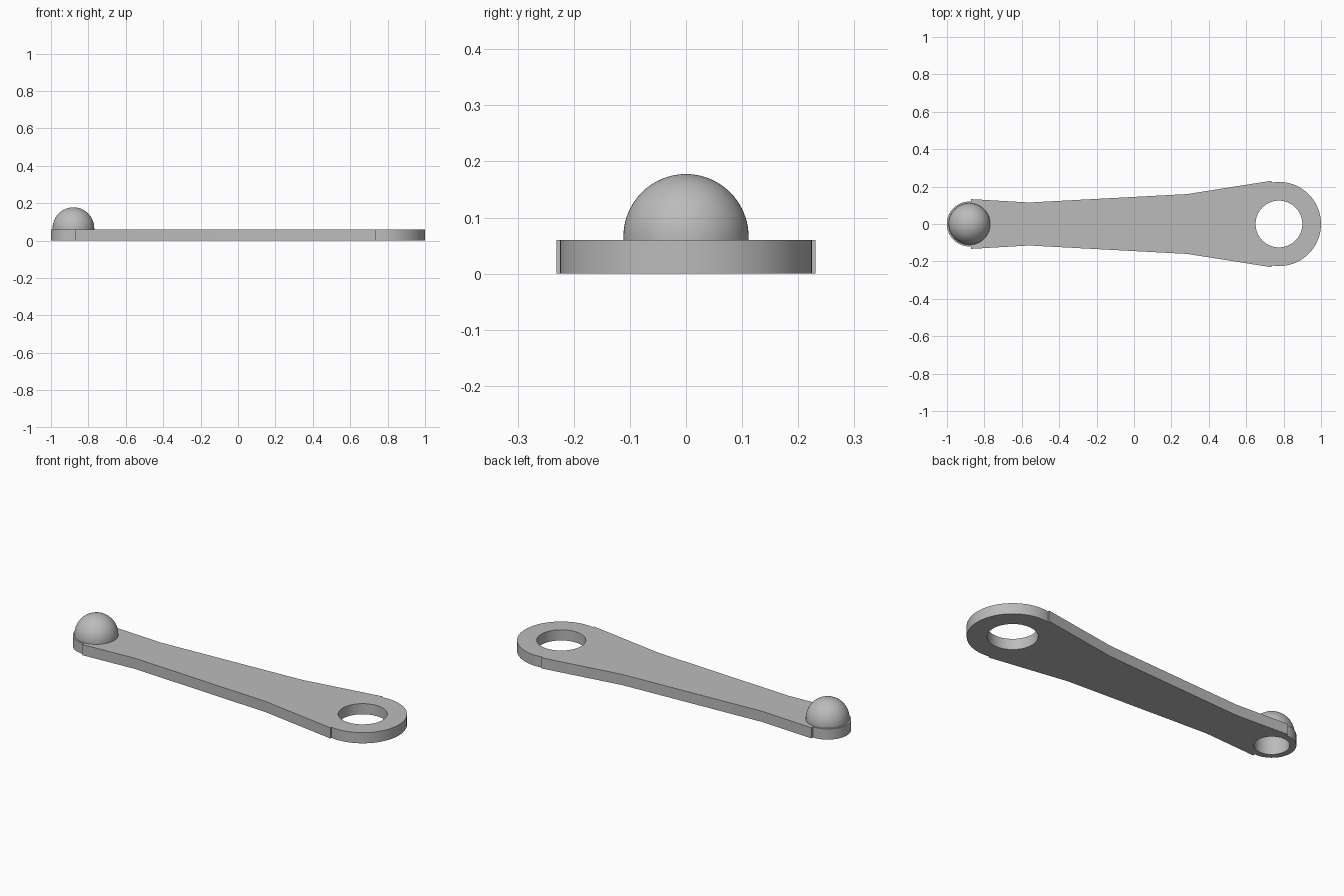
import bpy, bmesh, math

if "Cube" in bpy.data.objects:
    bpy.data.objects.remove(bpy.data.objects["Cube"])

grey = bpy.data.materials.new("plain grey")
grey.diffuse_color = (0.5, 0.5, 0.5, 1)
grey.use_nodes = True
grey.node_tree.nodes["Principled BSDF"].inputs["Base Color"].default_value = grey.diffuse_color

THICK = 0.06
KNOB_X, KNOB_HOLE = -0.88, 0.0875
EYE_X = 0.775


def arc(cx, r, a0, a1, n):
    """Points on a circle centred at (cx, 0), angles in degrees."""
    angles = [math.radians(a0 + (a1 - a0) * i / n) for i in range(n + 1)]
    return [(cx + r * math.cos(a), r * math.sin(a)) for a in angles]


def finish(bm, name):
    bmesh.ops.recalc_face_normals(bm, faces=bm.faces)
    mesh = bpy.data.meshes.new(name)
    bm.to_mesh(mesh)
    bm.free()
    mesh.materials.append(grey)
    ob = bpy.data.objects.new(name, mesh)
    bpy.context.collection.objects.link(ob)
    bpy.ops.object.select_all(action='DESELECT')
    ob.select_set(True)
    bpy.context.view_layer.objects.active = ob
    bpy.ops.object.shade_smooth_by_angle(angle=math.radians(30))
    return ob


# Arm: tapered plate with rounded ends, a large eye and a hole under the knob
side = [(0.735, 0.231), (0.285, 0.16), (-0.56, 0.115), (-0.872, 0.133)]
outline = arc(EYE_X, 0.225, -100.2, 100.2, 48) + side
outline += arc(KNOB_X, 0.12, 86.2, 273.8, 40)
outline += [(x, -y) for x, y in reversed(side)]
loops = [outline,
         arc(EYE_X, 0.125, 0, 360, 64)[:-1],
         arc(KNOB_X, KNOB_HOLE, 0, 360, 64)[:-1]]
bm = bmesh.new()
for loop in loops:
    vs = [bm.verts.new((x, y, 0)) for x, y in loop]
    for i, v in enumerate(vs):
        bm.edges.new((v, vs[(i + 1) % len(vs)]))
bmesh.ops.triangle_fill(bm, edges=bm.edges[:], use_beauty=True, normal=(0, 0, 1))
ext = bmesh.ops.extrude_face_region(bm, geom=bm.faces[:], use_keep_orig=True)
bmesh.ops.translate(bm, vec=(0, 0, THICK),
                    verts=[g for g in ext["geom"] if isinstance(g, bmesh.types.BMVert)])
finish(bm, "arm")

# Knob: hollow dome, a shell profile spun around its axis
R, ZC, N = 0.1115, 0.066, 20
quarter = [math.pi / 2 * i / N for i in range(N + 1)]
profile = [(R, THICK)] + [(R * math.cos(a), ZC + R * math.sin(a)) for a in quarter]
profile += [(KNOB_HOLE * math.cos(a), ZC + KNOB_HOLE * math.sin(a)) for a in reversed(quarter)]
profile += [(KNOB_HOLE, THICK)]
bm = bmesh.new()
vs = [bm.verts.new((KNOB_X + r, 0, z)) for r, z in profile]
# outer and inner surfaces stay separate at the poles
edges = [bm.edges.new((vs[i], vs[(i + 1) % len(vs)]))
         for i in range(len(vs)) if i != N + 1]
bmesh.ops.spin(bm, geom=vs + edges, cent=(KNOB_X, 0, 0), axis=(0, 0, 1),
               angle=math.tau, steps=64)
bmesh.ops.remove_doubles(bm, verts=bm.verts[:], dist=1e-5)
finish(bm, "knob")
